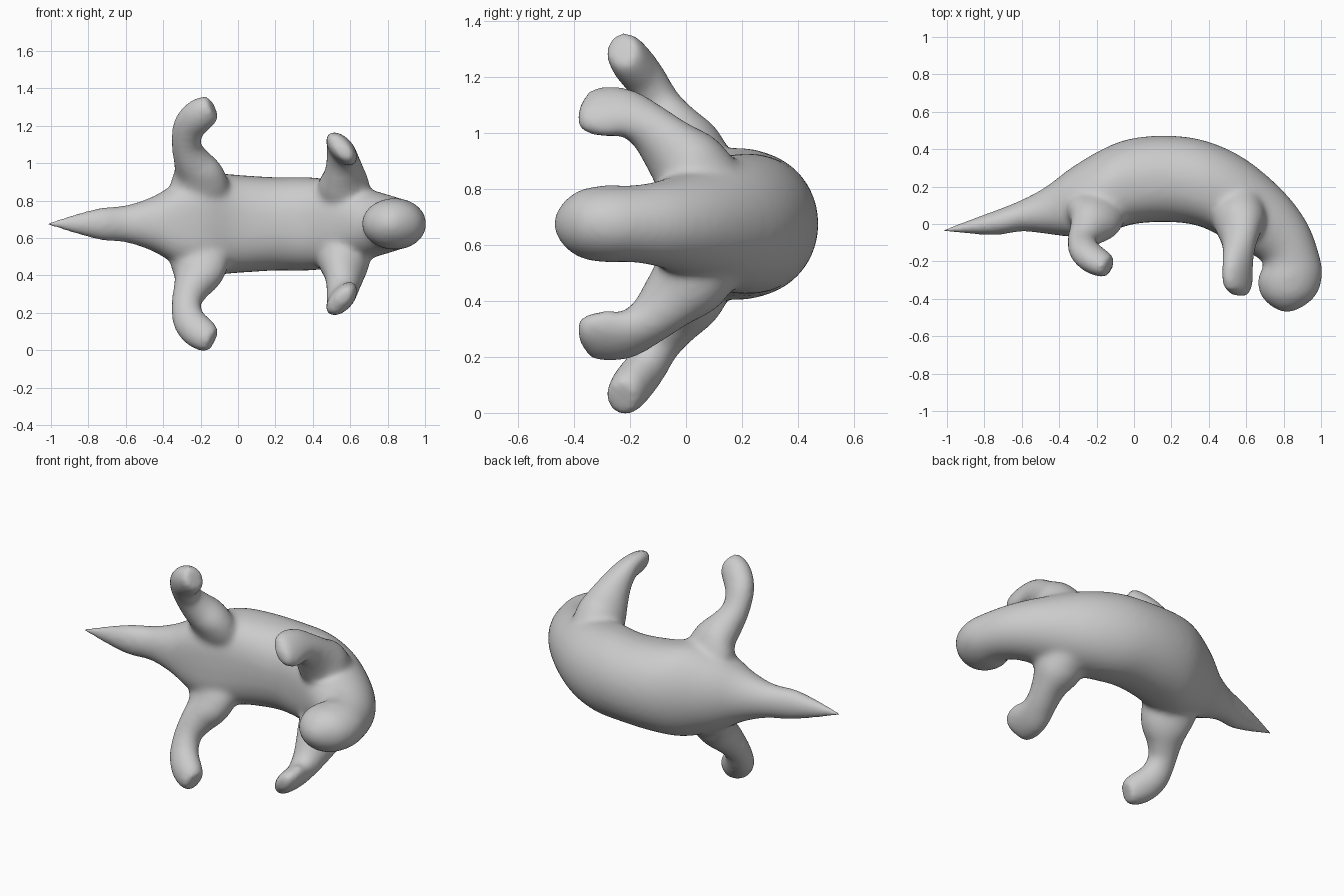
import bpy, bmesh, math
from mathutils import Vector

cube = bpy.data.objects.get("Cube")
if cube:
    bpy.data.objects.remove(cube, do_unlink=True)

MID = 0.675    # height of the symmetry plane
SIDES = 32
STEPS = 4      # rings between two given cross-sections

grey = bpy.data.materials.new("clay grey")
grey.use_nodes = True
colour = (0.6, 0.6, 0.6, 1)
grey.diffuse_color = colour
grey.node_tree.nodes["Principled BSDF"].inputs["Base Color"].default_value = colour


def smooth_rows(rows):
    """Smooth curve through rows of numbers."""
    out = []
    last = len(rows) - 1
    for i in range(last):
        quad = zip(rows[max(i - 1, 0)], rows[i], rows[i + 1], rows[min(i + 2, last)])
        quad = list(quad)
        for s in range(STEPS):
            t = s / STEPS
            out.append([b + t / 2 * (c - a + t * (2 * a - 5 * b + 4 * c - d
                        + t * (3 * (b - c) + d - a))) for a, b, c, d in quad])
    return out + [list(rows[-1])]


def ring_point(angle, power):
    """Point on a unit circle whose negative half is squared off by power below 1."""
    c, s = math.cos(angle), math.sin(angle)
    if c >= 0:
        return c, s
    return -abs(c) ** power, math.copysign(abs(s) ** power, s)


def loft(bm, rings):
    """Skin rings given as (centre, first axis, second axis, power)."""
    loops = []
    for c, a, b, power in rings:
        points = [ring_point(2 * math.pi * i / SIDES, power) for i in range(SIDES)]
        loops.append([bm.verts.new(c + a * u + b * v) for u, v in points])
    for p, q in zip(loops, loops[1:]):
        for i in range(SIDES):
            j = (i + 1) % SIDES
            bm.faces.new((p[i], p[j], q[j], q[i]))
    bm.faces.new(loops[0])
    bm.faces.new(loops[-1])


def limb(bm, path, wide_axis, side):
    """Tapered limb from (x, y, z, wide radius, thin radius); side -1 mirrors it in z."""
    path = smooth_rows(path)
    pts = [Vector((x, y, MID + side * (z - MID))) for x, y, z, w, n in path]
    axis = Vector((wide_axis[0], wide_axis[1], wide_axis[2] * side))
    rings = []
    for i, p in enumerate(pts):
        t = (pts[min(i + 1, len(pts) - 1)] - pts[max(i - 1, 0)]).normalized()
        u = (axis - t * axis.dot(t)).normalized()
        rings.append((p, u * path[i][3], t.cross(u) * path[i][4], 1))
    loft(bm, rings)


# Trunk from tail to head: belly x, y, back x, y, half height, belly fullness
trunk = [
    (-1.03, -.042, -1.03, -.03, .008, 1), (-.75, -.06, -.75, .07, .085, 1),
    (-.6, -.04, -.6, .13, .1, 1), (-.45, -.055, -.47, .2, .145, .9),
    (-.33, -.068, -.33, .305, .215, .72), (-.18, -.056, -.15, .41, .27, .65),
    (0, 0, 0, .46, .262, .75), (.2, .01, .2, .473, .25, .85),
    (.35, -.012, .4, .44, .25, .8), (.48, -.075, .6, .345, .23, .8),
    (.6, -.145, .8, .175, .185, .9), (.68, -.195, .93, 0, .152, 1),
    (.69, -.225, .995, -.18, .137, 1), (.66, -.3, 1.007, -.28, .138, 1),
    (.68, -.385, .975, -.38, .12, 1), (.74, -.445, .9, -.445, .07, 1),
    (.8, -.474, .83, -.474, .015, 1),
]
hind_leg = [
    (-.21, .1, .79, .13, .09), (-.205, .06, .87, .16, .11),
    (-.215, .018, .95, .142, .108), (-.25, -.035, 1.02, .1, .093),
    (-.277, -.09, 1.1, .08, .075), (-.263, -.145, 1.19, .088, .075),
    (-.218, -.188, 1.245, .093, .076), (-.168, -.215, 1.28, .085, .07),
    (-.132, -.228, 1.297, .066, .058),
]
front_leg = [
    (.57, .09, .8, .13, .13), (.565, .01, .88, .135, .142),
    (.565, -.06, .95, .1, .118), (.56, -.13, 1.02, .088, .088),
    (.555, -.21, 1.07, .1, .066), (.555, -.29, 1.075, .11, .06),
    (.56, -.35, 1.07, .09, .05), (.56, -.383, 1.075, .05, .035),
]

bm = bmesh.new()
rings = []
for bx, by, tx, ty, h, power in smooth_rows(trunk):
    belly, back = Vector((bx, by, MID)), Vector((tx, ty, MID))
    rings.append(((belly + back) / 2, (back - belly) / 2, Vector((0, 0, h)), power))
loft(bm, rings)
for side in (1, -1):
    limb(bm, hind_leg, (1, 0, -.6), side)
    limb(bm, front_leg, (.65, 0, -.75), side)
bmesh.ops.recalc_face_normals(bm, faces=bm.faces)

mesh = bpy.data.meshes.new("animal_body")
bm.to_mesh(mesh)
bm.free()
body = bpy.data.objects.new("animal_body", mesh)
bpy.context.collection.objects.link(body)
mesh.materials.append(grey)

# Fuse the limbs into the trunk and soften the joins
fuse = body.modifiers.new("fuse", "REMESH")
fuse.mode = "VOXEL"
fuse.voxel_size = 0.014
fuse.use_smooth_shade = True
soften = body.modifiers.new("soften", "SMOOTH")
soften.factor = 0.5
soften.iterations = 22

bpy.context.view_layer.objects.active = body
body.select_set(True)
for name in ("fuse", "soften"):
    bpy.ops.object.modifier_apply(modifier=name)
bpy.ops.object.shade_smooth()
